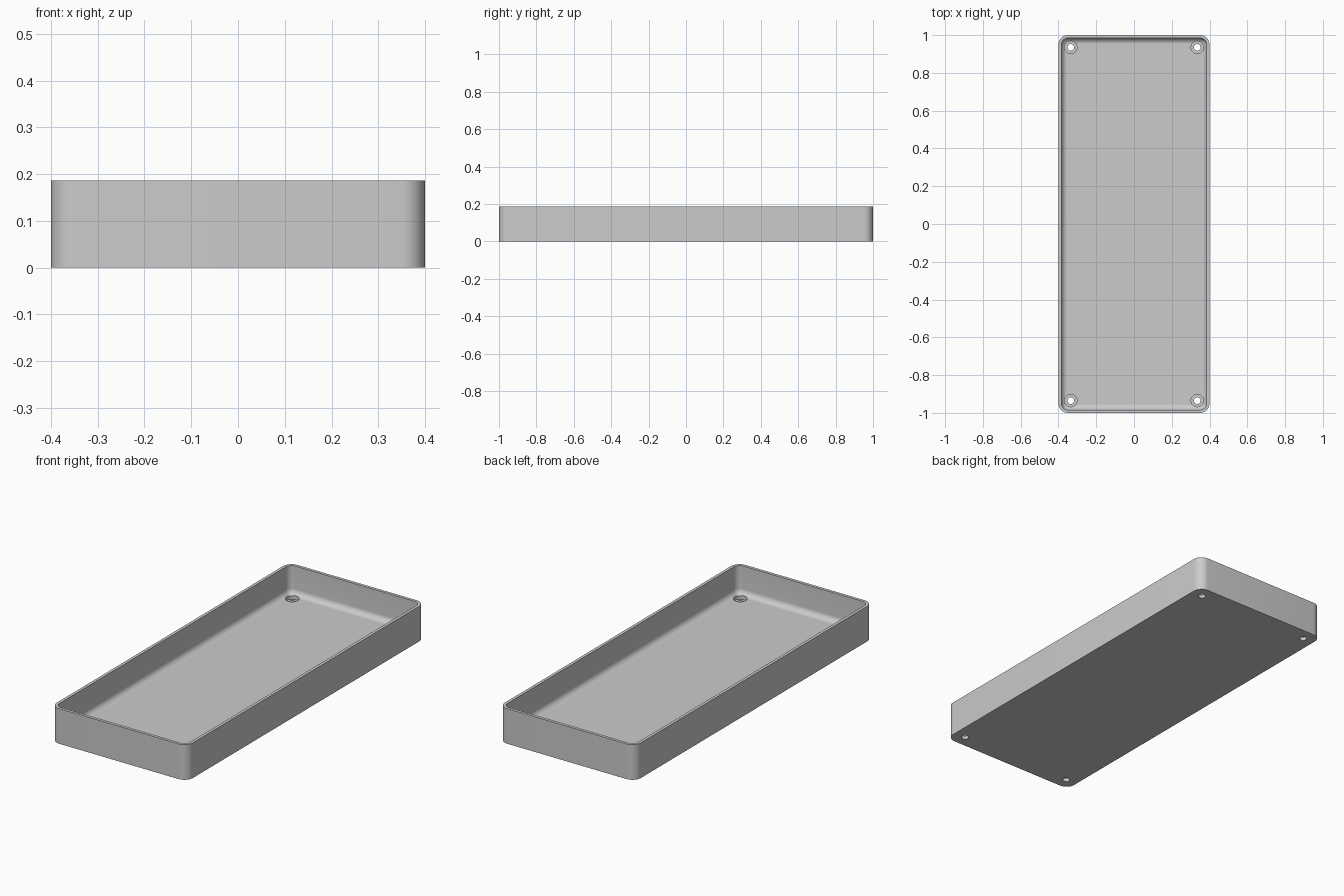
import bpy, bmesh, math

cube = bpy.data.objects.get("Cube")
if cube:
    bpy.data.objects.remove(cube, do_unlink=True)

HX, HY, H = 0.4, 1.0, 0.187      # half width, half length, height
R, WALL = 0.05, 0.016            # outer corner radius, wall thickness
FLOOR, FILLET = 0.035, 0.03      # floor thickness, inside fillet radius
HOLE_X, HOLE_Y = 0.335, 0.935    # screw hole centres

grey = bpy.data.materials.new("light grey")
grey.use_nodes = True
grey.diffuse_color = (0.6, 0.6, 0.6, 1)
grey.node_tree.nodes["Principled BSDF"].inputs["Base Color"].default_value = (0.6, 0.6, 0.6, 1)


def make_object(name, bm):
    bmesh.ops.recalc_face_normals(bm, faces=bm.faces)
    mesh = bpy.data.meshes.new(name)
    bm.to_mesh(mesh)
    bm.free()
    mesh.materials.append(grey)
    obj = bpy.data.objects.new(name, mesh)
    bpy.context.collection.objects.link(obj)
    return obj


def rounded_ring(bm, inset, z, steps=10):
    """Rounded rectangle of vertices, inset from the outer outline."""
    r, ring = R - inset, []
    for q, (sx, sy) in enumerate([(1, 1), (-1, 1), (-1, -1), (1, -1)]):
        for i in range(steps + 1):
            a = (q + i / steps) * math.pi / 2
            ring.append(bm.verts.new((sx * (HX - R) + r * math.cos(a),
                                      sy * (HY - R) + r * math.sin(a), z)))
    return ring


def round_ring(bm, x, y, radius, z, n=32):
    return [bm.verts.new((x + radius * math.cos(2 * math.pi * i / n),
                          y + radius * math.sin(2 * math.pi * i / n), z)) for i in range(n)]


def loft(bm, rings):
    """Skin the rings in order and cap both ends."""
    for a, b in zip(rings, rings[1:]):
        for i in range(len(a)):
            j = (i + 1) % len(a)
            bm.faces.new((a[i], a[j], b[j], b[i]))
    bm.faces.new(rings[0])
    bm.faces.new(rings[-1])


# Tray shell: outer wall, rim, inner wall, filleted floor
profile = [(0, 0), (0, H), (WALL, H)]
for k in range(9):
    t = k / 8 * math.pi / 2
    profile.append((WALL + FILLET * (1 - math.cos(t)), FLOOR + FILLET * (1 - math.sin(t))))
bm = bmesh.new()
loft(bm, [rounded_ring(bm, inset, z) for inset, z in profile])
tray = make_object("tray", bm)

# Counterbored screw holes in the four corners
bm = bmesh.new()
for sx in (-1, 1):
    for sy in (-1, 1):
        loft(bm, [round_ring(bm, sx * HOLE_X, sy * HOLE_Y, r, z)
                  for r, z in [(0.018, -0.02), (0.018, 0.018), (0.033, 0.018), (0.033, 0.08)]])
cutter = make_object("screw_hole_cutter", bm)
cutter.hide_render = True

mod = tray.modifiers.new("screw holes", "BOOLEAN")
mod.operation = "DIFFERENCE"
mod.solver = "EXACT"
mod.object = cutter
bpy.ops.object.select_all(action="DESELECT")
bpy.context.view_layer.objects.active = tray
tray.select_set(True)
bpy.ops.object.modifier_apply(modifier=mod.name)
bpy.data.objects.remove(cutter, do_unlink=True)

# Smooth corners and fillets, crisp rim and hole edges
bpy.ops.object.shade_smooth_by_angle(angle=math.radians(30))
